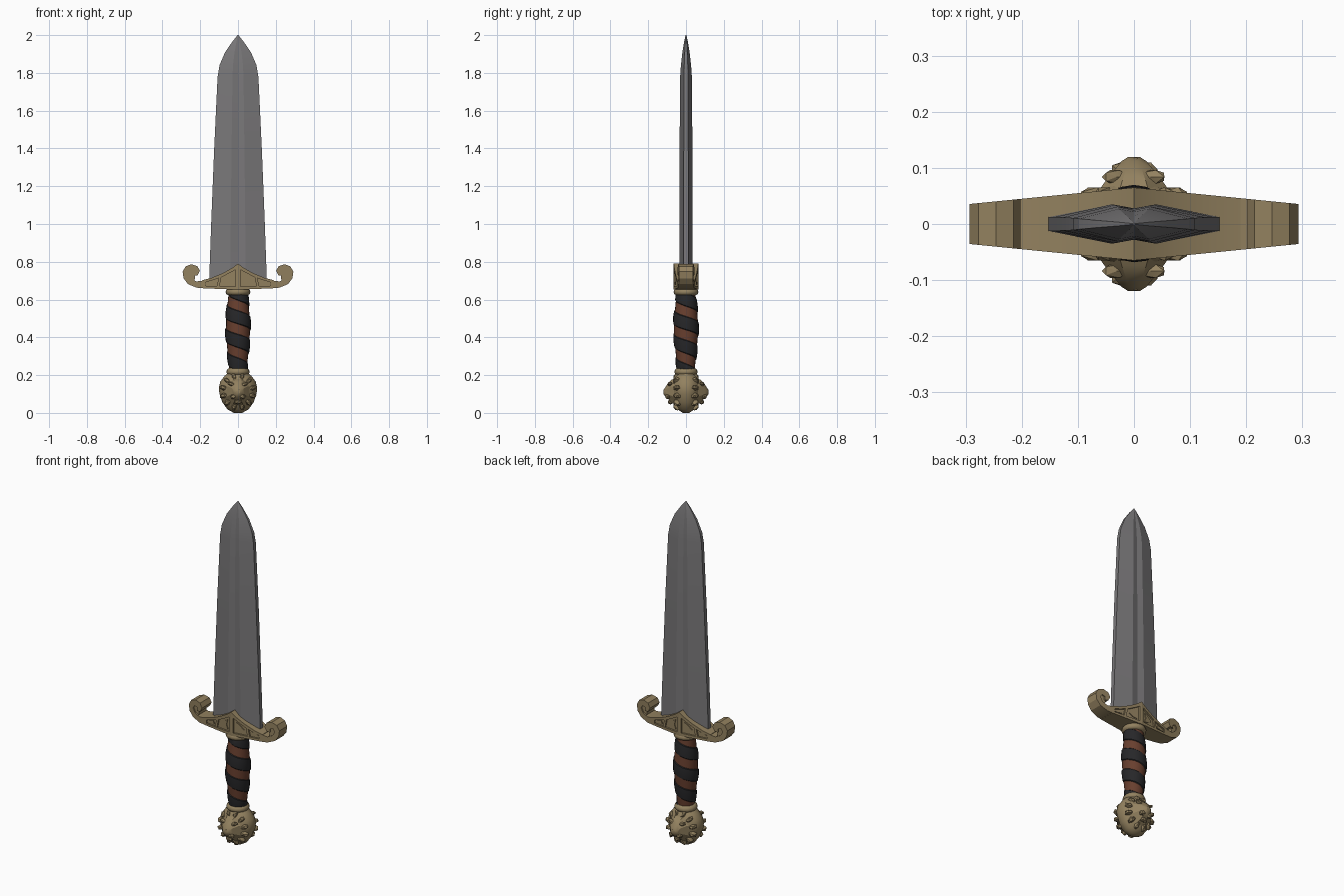
import bpy, bmesh, math
from mathutils import Matrix, Vector

if "Cube" in bpy.data.objects:
    bpy.data.objects.remove(bpy.data.objects["Cube"])


def material(name, rgb):
    m = bpy.data.materials.new(name)
    m.diffuse_color = (*rgb, 1)
    m.use_nodes = True
    m.node_tree.nodes["Principled BSDF"].inputs["Base Color"].default_value = m.diffuse_color
    return m


STEEL = material("steel grey", (0.19, 0.185, 0.19))
BRASS = material("old brass", (0.29, 0.22, 0.115))
BROWN = material("brown leather", (0.14, 0.05, 0.028))
BLACK = material("black leather", (0.02, 0.02, 0.022))


def finish(name, bm, mats, smooth=None):
    bmesh.ops.recalc_face_normals(bm, faces=bm.faces)
    me = bpy.data.meshes.new(name)
    bm.to_mesh(me)
    bm.free()
    for m in mats:
        me.materials.append(m)
    ob = bpy.data.objects.new(name, me)
    bpy.context.collection.objects.link(ob)
    if smooth:
        bpy.ops.object.select_all(action='DESELECT')
        ob.select_set(True)
        bpy.context.view_layer.objects.active = ob
        bpy.ops.object.shade_smooth_by_angle(angle=math.radians(smooth))
    return ob


def loft(bm, rings):
    """Skin a list of equal-length point rings and cap both ends."""
    vs = [[bm.verts.new(p) for p in r] for r in rings]
    n = len(vs[0])
    for a, b in zip(vs, vs[1:]):
        for i in range(n):
            j = (i + 1) % n
            bm.faces.new((a[i], a[j], b[j], b[i]))
    bm.faces.new(vs[0])
    bm.faces.new(vs[-1])


def lathe(bm, profile, sides, ysc=1.0):
    loft(bm, [[(r * math.cos(t), ysc * r * math.sin(t), z)
               for t in (2 * math.pi * i / sides for i in range(sides))]
              for r, z in profile])


# Blade: flattened section with a shallow groove along the middle
bm = bmesh.new()
rings = []
for z, w, t in [(0.69, 0.153, 0.035), (1.0, 0.142, 0.035), (1.4, 0.126, 0.034),
                (1.78, 0.108, 0.031), (1.84, 0.098, 0.027), (1.91, 0.068, 0.019),
                (1.965, 0.03, 0.010), (2.0, 0.002, 0.002)]:
    half = [(-w, -0.35 * t), (-0.27 * w, -t), (0, -0.8 * t), (0.27 * w, -t), (w, -0.35 * t)]
    rings.append([(x, y, z) for x, y in half] + [(-x, -y, z) for x, y in half])
loft(bm, rings)
finish("blade", bm, [STEEL], 12)


# Guard: mirrored plates whose thickness tapers toward the ends
def plate(bm, pts, drop=0.0):
    for s in (-1, 1):
        loft(bm, [[(s * x, f * (0.065 - 0.1 * x - drop), z) for x, z in pts] for f in (-1, 1)])


bm = bmesh.new()
# recessed core
plate(bm, [(0, 0.655), (0.2, 0.665), (0.2, 0.695), (0.14, 0.71), (0.08, 0.735),
           (0.03, 0.762), (0, 0.782)], 0.010)
# lower rail, upper rail, centre post and strut
plate(bm, [(0, 0.652), (0.19, 0.660), (0.19, 0.672), (0, 0.670)])
plate(bm, [(0, 0.79), (0.03, 0.768), (0.08, 0.740), (0.14, 0.715), (0.19, 0.702),
           (0.19, 0.688), (0.14, 0.700), (0.08, 0.722), (0.03, 0.748), (0, 0.765)])
plate(bm, [(0, 0.66), (0.013, 0.66), (0.013, 0.77), (0, 0.78)])
plate(bm, [(0.100, 0.662), (0.114, 0.662), (0.100, 0.725), (0.086, 0.73)], 0.001)
# leaf ornaments in the panels
plate(bm, [(0.025, 0.680), (0.055, 0.685), (0.075, 0.70), (0.05, 0.722), (0.028, 0.735),
           (0.036, 0.705)], 0.005)
plate(bm, [(0.122, 0.682), (0.15, 0.677), (0.178, 0.682), (0.15, 0.694), (0.126, 0.700)], 0.005)
# end scrolls with a recessed eye
plate(bm, [(0.17, 0.659), (0.22, 0.663), (0.265, 0.682), (0.288, 0.712), (0.293, 0.748),
           (0.277, 0.776), (0.246, 0.787), (0.215, 0.777), (0.202, 0.752), (0.214, 0.728),
           (0.235, 0.725), (0.235, 0.745), (0.252, 0.752), (0.264, 0.735), (0.25, 0.710),
           (0.22, 0.696), (0.17, 0.702)])
plate(bm, [(0.23, 0.70), (0.255, 0.70), (0.275, 0.735), (0.25, 0.765), (0.225, 0.74)], 0.007)
finish("guard", bm, [BRASS], 25)

# Collars at both ends of the grip
bm = bmesh.new()
lathe(bm, [(0.05, 0.622), (0.062, 0.628), (0.066, 0.64), (0.062, 0.652), (0.05, 0.66)], 16)
finish("upper_collar", bm, [BRASS], 50)
bm = bmesh.new()
lathe(bm, [(0.046, 0.200), (0.058, 0.206), (0.062, 0.218), (0.057, 0.230), (0.046, 0.238)], 16)
finish("lower_collar", bm, [BRASS], 50)

# Grip: continuous spiral of alternating wide black and narrow brown wraps
Z0, Z1, PITCH, SIDES = 0.23, 0.63, 0.125, 20
SWELL = [(0.23, 0.049), (0.32, 0.058), (0.42, 0.067), (0.50, 0.066), (0.57, 0.059), (0.63, 0.053)]


def grip_radius(z):
    for (za, ra), (zb, rb) in zip(SWELL, SWELL[1:]):
        if z <= zb:
            return ra + (rb - ra) * (z - za) / (zb - za)
    return SWELL[-1][1]


bm = bmesh.new()
# position within one wrap, radius change
STEPS = [(0.0, -0.003), (0.42, -0.003), (0.45, 0.001), (0.72, 0.003), (0.97, 0.001)]
rows = [(k + f, d) for k in range(-1, 6) for f, d in STEPS]
grid = []
for v, d in rows:
    row = []
    for i in range(SIDES + 1):
        a = 2 * math.pi * i / SIDES
        z = min(Z1, max(Z0, Z0 + PITCH * (v - i / SIDES + 0.25)))
        r = grip_radius(z) + d
        row.append(bm.verts.new((r * math.cos(a), r * math.sin(a), z)))
    grid.append(row)
for j in range(len(rows) - 1):
    for i in range(SIDES):
        q = (grid[j][i], grid[j][i + 1], grid[j + 1][i + 1], grid[j + 1][i])
        if max(p.co.z for p in q) - min(p.co.z for p in q) < 1e-5:
            continue
        bm.faces.new(q).material_index = 0 if j % len(STEPS) == 0 else 1
bmesh.ops.delete(bm, geom=[v for v in bm.verts if not v.link_faces], context='VERTS')
bmesh.ops.remove_doubles(bm, verts=bm.verts, dist=0.0002)
finish("grip_wrap", bm, [BROWN, BLACK], 40)

# Pommel: rounded core
bm = bmesh.new()
lathe(bm, [(0.022, 0.0), (0.055, 0.018), (0.082, 0.055), (0.098, 0.10), (0.102, 0.13),
           (0.094, 0.165), (0.072, 0.195), (0.054, 0.212)], 14, 0.8)
finish("pommel_core", bm, [BRASS], 35)


def blob(bm, loc, size, tilt=0.0):
    m = Matrix.Translation(Vector(loc)) @ Matrix.Rotation(tilt, 4, 'Y') @ Matrix.Diagonal((*size, 1))
    bmesh.ops.create_icosphere(bm, subdivisions=1, radius=1, matrix=m)


# Lion face on the front and back, with mane locks round the rim
for side, name in ((-1, "front"), (1, "back")):
    bm = bmesh.new()
    loft(bm, [[(rx * math.cos(t), side * y, cz + rz * math.sin(t))
               for t in (math.pi * (i + 0.5) / 4 for i in range(8))]
              for y, cz, rx, rz in [(0.045, 0.11, 0.08, 0.085), (0.075, 0.115, 0.056, 0.066),
                                    (0.098, 0.115, 0.036, 0.042), (0.112, 0.11, 0.024, 0.024),
                                    (0.119, 0.11, 0.012, 0.010)]])
    blob(bm, (0, side * 0.108, 0.118), (0.018, 0.012, 0.012))             # nose
    blob(bm, (0, side * 0.082, 0.058), (0.022, 0.016, 0.014))             # chin
    for s in (-1, 1):
        blob(bm, (s * 0.034, side * 0.084, 0.152), (0.026, 0.014, 0.011), s * -0.35)  # brow
        blob(bm, (s * 0.022, side * 0.096, 0.088), (0.022, 0.016, 0.016), s * 0.4)    # cheek
    finish(name + "_lion_face", bm, [BRASS], 30)

    bm = bmesh.new()
    for i in range(12):
        a = 2 * math.pi * (i + 0.5) / 12
        x, z = 0.076 * math.cos(a), 0.112 + 0.078 * math.sin(a)
        blob(bm, (x, side * 0.045, z), (0.027, 0.024, 0.015), -a)
    finish(name + "_mane", bm, [BRASS], 30)
